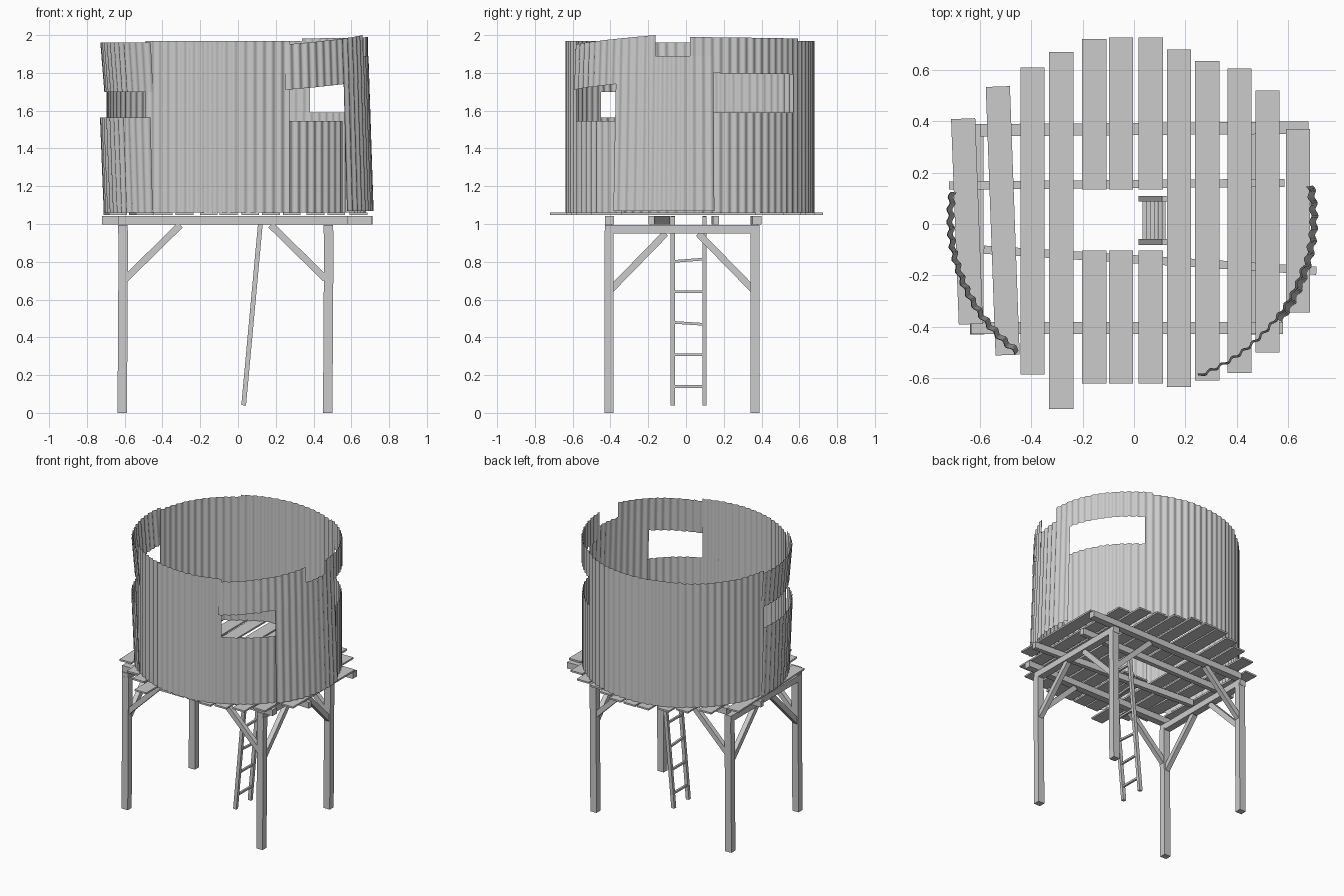
import bpy, bmesh, math
from mathutils import Vector, Matrix

cube = bpy.data.objects.get("Cube")
if cube:
    bpy.data.objects.remove(cube, do_unlink=True)

grey = bpy.data.materials.new("weathered grey")
grey.use_nodes = True
COLOUR = (0.6, 0.6, 0.6, 1)
grey.diffuse_color = COLOUR
grey.node_tree.nodes["Principled BSDF"].inputs["Base Color"].default_value = COLOUR


def finish(name, bm, smooth=False):
    mesh = bpy.data.meshes.new(name)
    bm.to_mesh(mesh)
    bm.free()
    for p in mesh.polygons:
        p.use_smooth = smooth
    mesh.materials.append(grey)
    obj = bpy.data.objects.new(name, mesh)
    bpy.context.collection.objects.link(obj)
    return obj


def timber(name, start, end, width, depth):
    """Square-cut timber between two points; width is sideways, depth is the other way."""
    a, b = Vector(start), Vector(end)
    along = (b - a).normalized()
    ref = Vector((1, 0, 0)) if abs(along.z) > 0.95 else Vector((0, 0, 1))
    side = ref.cross(along).normalized()
    up = along.cross(side)
    rot = Matrix((along, side, up)).transposed().to_4x4()
    size = Matrix.Diagonal(((b - a).length, width, depth, 1))
    bm = bmesh.new()
    bmesh.ops.create_cube(bm, size=1, matrix=Matrix.Translation((a + b) / 2) @ rot @ size)
    return finish(name, bm)


def sheet(name, a0, a1, z0, z1, low=0.0, high=0.0, rise=0.0):
    """Curved corrugated sheet; low and high push its two edges outward, rise tilts it."""
    bm = bmesh.new()
    n = int((a1 - a0) * 2)
    rows = []
    for z, push in ((z0, low), (z1, high)):
        row = []
        for i in range(n + 1):
            t = i / n
            ang = a0 + (a1 - a0) * t
            r = push + 0.005 * math.sin(math.radians(ang) * 86)
            c, s = math.cos(math.radians(ang)), math.sin(math.radians(ang))
            row.append(bm.verts.new((-0.01 + (0.69 + r) * c, 0.02 + (0.652 + r) * s, z + rise * t)))
        rows.append(row)
    for i in range(n):
        bm.faces.new((rows[0][i], rows[0][i + 1], rows[1][i + 1], rows[1][i]))
    return finish(name, bm, smooth=True)


# Corrugated wall, going round from the left side
sheet("wall_left", -36, 11, 1.07, 1.89, 0.033, 0.006)
sheet("wall_back_left_lower", 6, 60, 1.06, 1.59)
sheet("wall_back_left_upper", 0, 60, 1.80, 1.99, 0.004, 0.004, -0.008)
sheet("wall_back", 56, 122, 1.06, 1.97, 0.004, 0.004)
sheet("wall_back_right", 116, 174, 1.06, 1.96, -0.004, -0.004)
sheet("wall_right_lower", 171, 231, 1.06, 1.565, 0.006, 0.026)
sheet("wall_right_upper", 171, 231, 1.70, 1.96, 0.003, 0.024)
sheet("wall_front", 226, 294, 1.06, 1.97)
sheet("wall_front_left_lower", 282, 326, 1.06, 1.545, -0.008, -0.008)
sheet("wall_front_left_upper", 292, 344, 1.71, 1.95, 0.012, 0.002, 0.05)

# Deck planks: back x, front x, back y, front y
PLANKS = [(-0.665, -0.635, 0.41, -0.39), (-0.53, -0.492, 0.535, -0.51),
          (-0.395, -0.395, 0.61, -0.585), (-0.283, -0.283, 0.67, -0.72),
          (-0.155, -0.155, 0.72, -0.62), (-0.05, -0.05, 0.725, -0.62),
          (0.065, 0.065, 0.725, -0.62), (0.175, 0.175, 0.68, -0.635),
          (0.285, 0.285, 0.635, -0.61), (0.41, 0.41, 0.605, -0.58),
          (0.52, 0.52, 0.52, -0.50), (0.638, 0.638, 0.37, -0.345)]
DECK_Z = 1.054
for i, (xb, xf, yb, yf) in enumerate(PLANKS):
    if 4 <= i <= 6:  # planks cut short around the hatch
        spans = ((yb, 0.135), (-0.103, yf))
    else:
        spans = ((yb, yf),)
    for j, (s, e) in enumerate(spans):
        timber(f"deck_plank_{i + 1}_{j + 1}", (xb, s, DECK_Z), (xf, e, DECK_Z), 0.094, 0.012)

# Joists under the deck
timber("joist_back", (-0.60, 0.365, 1.02), (0.68, 0.375, 1.02), 0.048, 0.045)
timber("joist_mid_back", (-0.72, 0.15, 1.02), (0.585, 0.16, 1.02), 0.032, 0.045)
timber("joist_mid_front", (-0.585, -0.10, 1.02), (0.71, -0.182, 1.02), 0.032, 0.045)
timber("joist_front", (-0.635, -0.405, 1.02), (0.58, -0.405, 1.02), 0.048, 0.045)

# Legs, cross beams and diagonal braces
for side, x, inward in (("right", -0.61, 1), ("left", 0.478, -1)):
    timber(f"cross_beam_{side}", (x, -0.43, 0.973), (x, 0.39, 0.973), 0.05, 0.045)
    for end, y, toward in (("front", -0.408, 1), ("back", 0.365, -1)):
        tag = f"{end}_{side}"
        timber(f"leg_{tag}", (x - 0.003, y, 0), (x + 0.003, y, 0.965), 0.046, 0.05)
        timber(f"side_brace_{tag}", (x + inward * 0.015, y, 0.71),
               (x + inward * 0.305, y, 0.995), 0.034, 0.036)
        timber(f"end_brace_{tag}", (x, y + toward * 0.012, 0.655),
               (x, y + toward * 0.30, 0.95), 0.034, 0.036)

# Ladder up to the hatch
FOOT, TOP = Vector((0.03, 0, 0.04)), Vector((0.122, 0, 1.04))
for tag, y in (("front", -0.07), ("back", 0.098)):
    off = Vector((0, y, 0))
    timber(f"ladder_rail_{tag}", FOOT + off, TOP + off, 0.022, 0.025)
for i in range(6):
    t = 0.10 + i * 0.167
    p = FOOT.lerp(TOP, t)
    tilt = (0, 0, -0.005, 0, 0.006, 0)[i]
    timber(f"ladder_rung_{i + 1}", p + Vector((0, -0.065, -tilt)), p + Vector((0, 0.093, tilt)), 0.014, 0.014)
